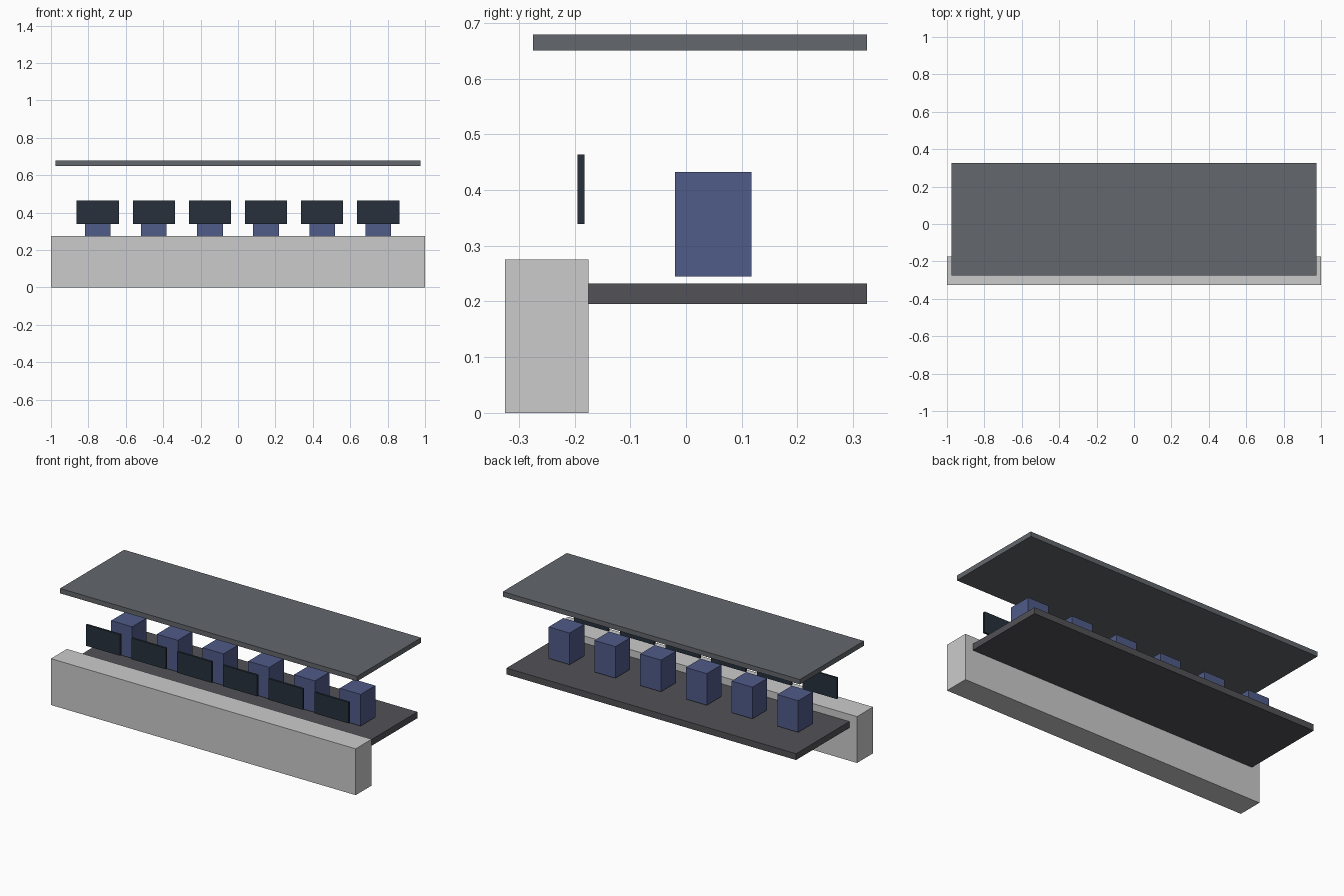
import bpy
import bmesh

if "Cube" in bpy.data.objects:
    bpy.data.objects.remove(bpy.data.objects["Cube"])


def material(name, rgb):
    mat = bpy.data.materials.new(name)
    mat.diffuse_color = (*rgb, 1.0)
    mat.use_nodes = True
    mat.node_tree.nodes["Principled BSDF"].inputs["Base Color"].default_value = mat.diffuse_color
    return mat


def box(name, x, y, z, mat=None):
    """Box from (min, max) ranges, with its origin at the centre."""
    mesh = bpy.data.meshes.new(name)
    bm = bmesh.new()
    bmesh.ops.create_cube(bm, size=1.0)
    bmesh.ops.scale(bm, vec=[r[1] - r[0] for r in (x, y, z)], verts=bm.verts)
    bm.to_mesh(mesh)
    bm.free()
    obj = bpy.data.objects.new(name, mesh)
    obj.location = [(r[0] + r[1]) / 2 for r in (x, y, z)]
    bpy.context.collection.objects.link(obj)
    if mat:
        mesh.materials.append(mat)
    return obj


deck_grey = material("deck_grey", (0.085, 0.085, 0.095))
roof_grey = material("roof_grey", (0.125, 0.135, 0.15))
seat_blue = material("seat_blue", (0.08, 0.105, 0.25))
screen_dark = material("screen_dark", (0.02, 0.03, 0.045))

# Front wall, raised deck and overhead canopy
box("front_wall", (-1, 1), (-0.325, -0.175), (0, 0.275))
box("deck", (-0.95, 0.95), (-0.175, 0.325), (0.195, 0.2325), deck_grey)
box("canopy", (-0.975, 0.975), (-0.275, 0.325), (0.65, 0.679), roof_grey)

# Six stations: a seat block with a screen in front
for i in range(6):
    cx = (i - 2.5) * 0.3
    box(f"seat_{i + 1}", (cx - 0.0688, cx + 0.0688), (-0.02, 0.1175),
        (0.245, 0.4325), seat_blue)
    box(f"screen_{i + 1}", (cx - 0.1125, cx + 0.1125), (-0.195, -0.1825),
        (0.339, 0.464), screen_dark)
